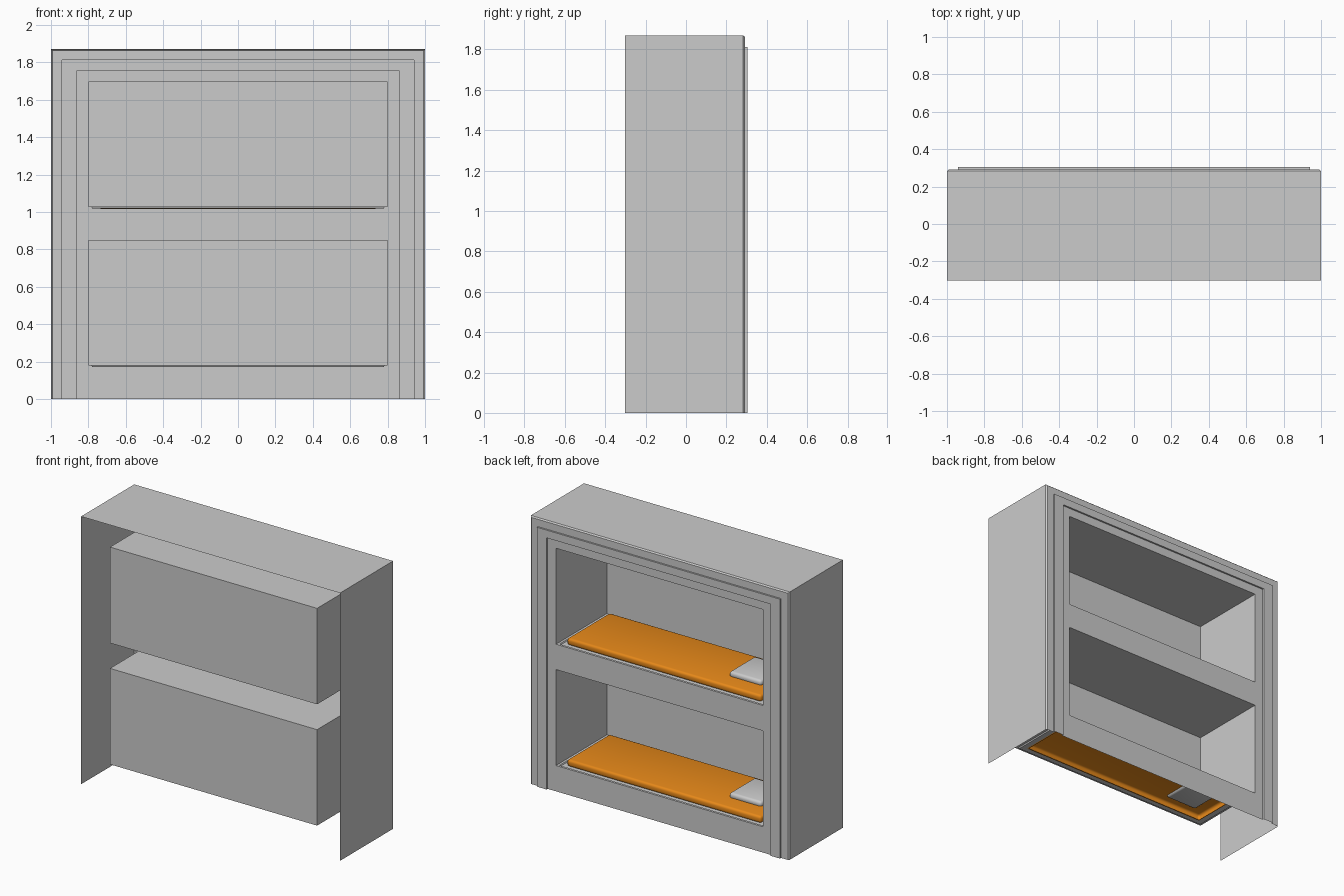
import bpy, bmesh

if "Cube" in bpy.data.objects:
    bpy.data.objects.remove(bpy.data.objects["Cube"])

def finish(bm, name, flip=False, mat=None):
    bmesh.ops.remove_doubles(bm, verts=bm.verts[:], dist=1e-4)
    bmesh.ops.recalc_face_normals(bm, faces=bm.faces[:])
    if flip:
        bmesh.ops.reverse_faces(bm, faces=bm.faces[:])
    me = bpy.data.meshes.new(name)
    bm.to_mesh(me)
    bm.free()
    ob = bpy.data.objects.new(name, me)
    bpy.context.collection.objects.link(ob)
    if mat:
        me.materials.append(mat)
    return ob

def loft(bm, loops, closed):
    rows = [[bm.verts.new(p) for p in loop] for loop in loops]
    for a, b in zip(rows, rows[1:]):
        n = len(a)
        for i in range(n if closed else n - 1):
            j = (i + 1) % n
            bm.faces.new((a[i], a[j], b[j], b[i]))
    return rows

def rounded_box(name, x, y, z, radius, segments, open_bottom=False, mat=None):
    bm = bmesh.new()
    bmesh.ops.create_cube(bm, size=1)
    for v in bm.verts:
        for k, (lo, hi) in enumerate((x, y, z)):
            v.co[k] = hi if v.co[k] > 0 else lo
    bmesh.ops.bevel(bm, geom=bm.edges[:], offset=radius, segments=segments,
                    profile=0.5, affect='EDGES')
    if open_bottom:
        low = min(bm.faces, key=lambda f: f.calc_center_median().z)
        bmesh.ops.delete(bm, geom=[low], context='FACES_ONLY')
    ob = finish(bm, name, mat=mat)
    bpy.context.view_layer.objects.active = ob
    ob.select_set(True)
    bpy.ops.object.shade_smooth_by_angle(angle=0.7)
    ob.select_set(False)

orange = bpy.data.materials.new("mattress_orange")
orange.diffuse_color = (0.8, 0.25, 0.01, 1)
orange.use_nodes = True
orange.node_tree.nodes["Principled BSDF"].inputs["Base Color"].default_value = orange.diffuse_color

W, FRONT, BACK = 0.8, 0.292, -0.27
H = 0.67
FLOORS = (0.18, 1.027)

# outer shell with stepped trim: (half width, top, y)
steps = [(1, 1.87, -0.303), (1, 1.87, 0.283), (0.991, 1.862, FRONT), (0.94, 1.811, FRONT),
         (0.94, 1.811, 0.304), (0.864, 1.757, 0.304), (0.864, 1.757, FRONT),
         (W, FLOORS[1] + H, FRONT)]
bm = bmesh.new()
loft(bm, [[(-w, y, 0), (-w, y, t), (w, y, t), (w, y, 0)] for w, t, y in steps], False)
# cross panels below each opening
for lo, hi in ((0, FLOORS[0]), (FLOORS[0] + H, FLOORS[1])):
    bm.faces.new([bm.verts.new(p) for p in
                  ((-W, FRONT, lo), (W, FRONT, lo), (W, FRONT, hi), (-W, FRONT, hi))])
finish(bm, "shell")

for tag, z in zip(("lower", "upper"), FLOORS):
    # sleeping niche: walls, ceiling, back
    bm = bmesh.new()
    def opening(y):
        return [(-W, y, z), (-W, y, z + H), (W, y, z + H), (W, y, z)]
    rows = loft(bm, [opening(FRONT), opening(BACK)], False)
    bm.faces.new(rows[1])
    # stepped floor rim around the mattress
    def rim(i, dz):
        x, a, b = W - i, BACK + i, FRONT - i
        return [(-x, a, z + dz), (x, a, z + dz), (x, b, z + dz), (-x, b, z + dz)]
    loft(bm, [rim(0, 0), rim(0.016, 0), rim(0.02, -0.008), rim(0.062, -0.008)], True)
    finish(bm, tag + "_niche", flip=True)
    # bedding
    rounded_box(tag + "_mattress", (-0.75, 0.75), (-0.225, 0.245),
                (z - 0.01, z + 0.038), 0.016, 3, True, orange)
    rounded_box(tag + "_pillow", (-0.665, -0.415), (-0.165, 0.12),
                (z + 0.025, z + 0.07), 0.018, 3)
